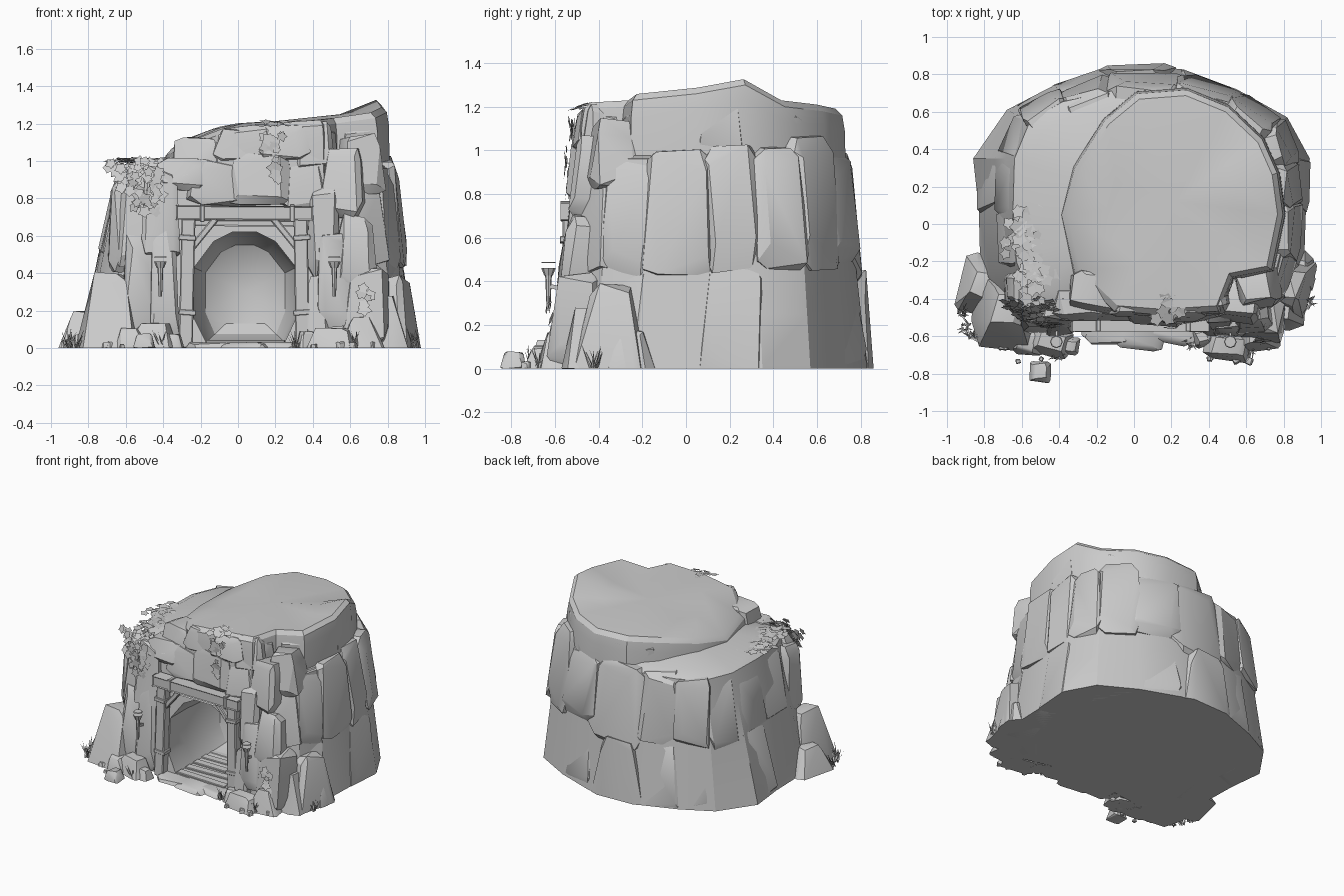
import bpy, bmesh, math, random
from mathutils import Vector, Matrix

if "Cube" in bpy.data.objects:
    bpy.data.objects.remove(bpy.data.objects["Cube"])

random.seed(11)
U = random.uniform


def finish(bm, name):
    me = bpy.data.meshes.new(name)
    bm.normal_update()
    bm.to_mesh(me)
    bm.free()
    ob = bpy.data.objects.new(name, me)
    bpy.context.collection.objects.link(ob)
    return ob


def rock(name, c, s, rot=0.0, taper=0.85, lean=0.0):
    """Chiselled convex stone: c centre, s half sizes, local -y faces outward."""
    bm = bmesh.new()
    m = Matrix.Translation(c) @ Matrix.Rotation(rot, 4, 'Z')
    for sx in (-1, 1):
        for sy in (-1, 1):
            for sz in (-1, 1):
                for k in range(3):
                    p = [U(.42, .84) for _ in range(3)]
                    p[k] = U(.86, 1.0)
                    t = taper if sz > 0 else 1
                    v = Vector((sx * p[0] * s[0] * t, sy * p[1] * s[1] * t, sz * p[2] * s[2]))
                    v.y += lean * v.z
                    v = m @ v
                    v.z = max(v.z, 0)
                    bm.verts.new(v)
    bmesh.ops.remove_doubles(bm, verts=bm.verts, dist=.002)
    r = bmesh.ops.convex_hull(bm, input=bm.verts)
    junk = {g for g in r['geom_interior'] + r['geom_unused'] if isinstance(g, bmesh.types.BMVert)}
    bmesh.ops.delete(bm, geom=list(junk), context='VERTS')
    bmesh.ops.dissolve_limit(bm, angle_limit=.15, verts=bm.verts, edges=bm.edges)
    return finish(bm, name)


def loft(name, rings, top=None):
    """Skin closed rings; cap the ends, the last one as a fan if top is given."""
    bm = bmesh.new()
    rs = [[bm.verts.new(p) for p in r] for r in rings]
    n = len(rs[0])
    for a, b in zip(rs, rs[1:]):
        for i in range(n):
            j = (i + 1) % n
            bm.faces.new((a[i], a[j], b[j], b[i]))
    bm.faces.new(rs[0][::-1])
    if top:
        c = bm.verts.new(top)
        for i in range(n):
            bm.faces.new((rs[-1][i], rs[-1][(i + 1) % n], c))
    else:
        bm.faces.new(rs[-1])
    bmesh.ops.recalc_face_normals(bm, faces=bm.faces)
    return finish(bm, name)


def beam(name, a, b, w, d, bev=.006):
    """Squared timber from a to b."""
    a, b = Vector(a), Vector(b)
    bm = bmesh.new()
    bmesh.ops.create_cube(bm, size=1)
    up = (b - a).normalized()
    y = Vector((0, 1, 0)) if abs(up.y) < .9 else Vector((0, 0, 1))
    x = y.cross(up).normalized()
    y = up.cross(x)
    m = Matrix.Translation((a + b) / 2) @ Matrix((x, y, up)).transposed().to_4x4()
    bm.transform(m @ Matrix.Diagonal((w, d, (b - a).length, 1)))
    bmesh.ops.bevel(bm, geom=bm.edges[:], offset=bev, segments=1, affect='EDGES')
    return finish(bm, name)


# hill body: base outline blends to shelf outline
BASE = [(-.3, -.52), (.38, -.52), (.62, -.58), (.83, -.42), (.91, -.2), (.92, .1), (.94, .35), (.82, .57), (.55, .72),
        (.25, .83), (-.18, .83), (-.45, .73), (-.68, .61), (-.86, .35), (-.83, .08), (-.82, -.3), (-.7, -.48), (-.5, -.54)]
SHELF = [(-.25, -.45), (.38, -.45), (.6, -.45), (.75, -.34), (.8, -.15), (.82, .1), (.8, .32), (.72, .51), (.53, .64),
         (.26, .72), (-.1, .71), (-.38, .65), (-.55, .55), (-.63, .35), (-.64, .05), (-.62, -.2), (-.55, -.38), (-.42, -.46)]


def outline(z):
    t = min(z, 1.0)
    return [Vector((a[0] + (b[0] - a[0]) * t, a[1] + (b[1] - a[1]) * t, z)) for a, b in zip(BASE, SHELF)]


rings = [outline(z) for z in (0, .25, .5, .75, .96)]
inner = [Vector((p.x * .88, p.y * .88 + .01, 1.0)) for p in rings[-1]]
body = loft("hill_body", rings + [inner], (0.05, .1, 1.07))

# tunnel hollow with a rounded end
OCT = [(-.17, .03), (.25, .03), (.31, .16), (.31, .43), (.2, .57), (.1, .62), (-.03, .62), (-.13, .57), (-.235, .43), (-.235, .16)]
cut = loft("tunnel_cutter", [[Vector((.04 + (x - .04) * k, y, .3 + (z - .3) * k if z > .1 else .03 + (1 - k) * .2))
                              for x, z in OCT] for y, k in ((-1, 1), (-.3, 1), (-.08, .95), (.03, .78), (.08, .5))],
           (.04, .1, .3))
mod = body.modifiers.new("tunnel", 'BOOLEAN')
mod.object = cut
mod.solver = 'EXACT'
bpy.context.view_layer.objects.active = body
bpy.ops.object.modifier_apply(modifier="tunnel")
bpy.data.objects.remove(cut)

# sloping summit slab
CAP = [(-.38, .05, 1.06), (-.31, -.26, 1.09), (-.1, -.46, 1.17), (.15, -.48, 1.2), (.45, -.46, 1.22), (.52, -.28, 1.23),
       (.73, -.24, 1.26), (.79, .05, 1.29), (.76, .27, 1.33), (.68, .45, 1.23), (.5, .62, 1.21), (.28, .71, 1.19),
       (.02, .69, 1.19), (-.15, .55, 1.17), (-.31, .3, 1.11)]
C = Vector((.22, .12, 1.215))


def cap_ring(k, dz=0, z=None, flat=0):
    return [Vector((C.x + (x - C.x) * k, C.y + (y - C.y) * k, h + (C.z - h) * flat + dz if z is None else z))
            for x, y, h in CAP]


loft("summit_slab", [cap_ring(1.04, z=.85), cap_ring(1.03, dz=-.1), cap_ring(1.01, dz=-.03), cap_ring(.96, flat=.03),
                     cap_ring(.6, flat=.7)], C)


# stone courses around the walls, cut at uneven heights
def course(name, zlo, zhi, bulge, skip, wob):
    ring = outline((zlo + zhi) / 2)
    for i in range(len(ring)):
        if i in skip:
            continue
        a, b = ring[i], ring[(i + 1) % len(ring)]
        d = b - a
        n = Vector((d.y, -d.x, 0)).normalized()
        hi = zhi + U(-wob, wob)
        lo = max(0, zlo + U(-wob, wob)) if zlo > 0 else -.08
        left = 12 <= i <= 16
        if 11 <= i <= 16:
            hi = min(hi, .98)
        out = (.008 if left else bulge) + U(-.012, .015)
        dep = .12
        c = (a + b) / 2 - n * (dep - out)
        c.z = (lo + hi) / 2
        slope = .18 if left else .1
        rock(f"{name}_{i}", c, (d.length * .66, dep, (hi - lo) / 2), math.atan2(d.y, d.x) + U(-.06, .06), .9, slope)


course("lower_stone", 0, .5, .018, {0, 1, 17}, .09)
course("upper_stone", .42, 1.03, .042, {0, 1, 17}, .05)

# stones under the summit edge
for i in range(4, 13):
    a, b = Vector(CAP[i]), Vector(CAP[(i + 1) % 15])
    d = b - a
    n = Vector((d.y, -d.x, 0)).normalized()
    c = (a + b) / 2 - n * .075
    c.z = min(a.z, b.z) - .18
    rock(f"rim_stone_{i}", c, (d.to_2d().length * .58, .1, .15), math.atan2(d.y, d.x), .95)

# facade stones: x, y, z, half sizes
FACADE = [(-.12, -.42, .88, .17, .1, .13), (.13, -.43, .9, .18, .12, .15), (.34, -.42, .89, .13, .1, .16),
          (-.3, -.42, .93, .16, .1, .09), (-.2, -.36, 1.03, .16, .12, .1), (.02, -.4, 1.08, .17, .1, .1),
          (.24, -.42, 1.1, .15, .1, .1), (.4, -.39, 1.08, .12, .1, .14), (.46, -.46, .62, .1, .1, .26),
          (.57, -.41, .87, .12, .12, .2), (.51, -.52, .36, .1, .08, .26), (.43, -.52, .2, .06, .08, .21),
          (.63, -.48, .5, .11, .1, .22), (.69, -.5, .22, .13, .12, .23), (-.41, -.45, .72, .11, .1, .26),
          (-.53, -.41, .7, .12, .1, .28), (-.4, -.5, .33, .085, .09, .34), (-.52, -.48, .3, .11, .1, .32),
          (-.6, -.36, .66, .1, .12, .27), (.05, -.41, .74, .38, .07, .08), (.66, -.33, .98, .13, .12, .17)]
for i, (x, y, z, a, b, c) in enumerate(FACADE):
    rock(f"facade_stone_{i}", (x, y, z), (a, b, c), U(-.15, .15) if i != 19 else 0, .84, .06)

# boulders at the foot: x, y, z, half sizes, top taper
BOULD = [(-.68, -.45, .12, .2, .23, .29, .5), (-.81, -.33, .03, .13, .17, .17, .6), (-.45, -.62, .05, .13, .09, .09, .7),
         (-.57, -.63, .03, .09, .08, .08, .7), (-.5, -.79, .03, .06, .06, .05, .8), (-.35, -.65, .03, .06, .05, .05, .7),
         (.5, -.65, .04, .14, .09, .07, .7), (.66, -.6, .05, .12, .08, .12, .6), (.84, -.34, .13, .12, .18, .27, .55),
         (.78, -.45, .08, .14, .12, .2, .6), (.37, -.6, .03, .06, .06, .06, .7), (.89, -.25, .04, .08, .12, .15, .6),
         (.02, .79, .16, .22, .07, .3, .7)]
for i, (x, y, z, a, b, c, t) in enumerate(BOULD):
    rock(f"boulder_{i}", (x, y, z), (a, b, c), U(-.3, .3) if i < 12 else 0, t)
for i in range(18):
    s = U(.01, .024)
    rock(f"pebble_{i}", (random.choice((-1, 1)) * U(.36, .72), U(-.74, -.6), s * .6), (s, s, s), U(0, 3))

# threshold slabs
for i, x in enumerate((-.15, .04, .22)):
    rock(f"threshold_slab_{i}", (x, -.54 - .03 * (i % 2), .008), (.14, .11, .025), U(-.2, .2), .9)

# timber door frame
FY = -.53
beam("left_post", (-.28, FY - .01, 0), (-.265, FY, .69), .075, .07)
beam("right_post", (.345, FY - .01, 0), (.335, FY, .69), .075, .07)
beam("lintel", (-.33, FY, .725), (.4, FY, .72), .075, .08)
beam("inner_lintel", (-.24, FY + .03, .67), (.31, FY + .03, .665), .035, .05)
for x, s in ((-.27, 1), (.34, -1)):
    beam("brace", (x + s * .02, FY, .53), (x + s * .15, FY, .69), .035, .04)
    for z in (.19, .59):
        beam("post_band", (x - s * .002, FY - .005, z - .014), (x, FY - .005, z + .014), .092, .085, .003)
for x in (-.19, .29):
    beam("lintel_band", (x - .012, FY, .722), (x + .012, FY, .722), .095, .09, .003)

# tunnel floor boards
for i in range(5):
    y = -.48 + i * .1
    beam("floor_board", (-.17, y, .03), (.25, y + U(-.02, .02), .03), .025, .06, .004)


# wall torches
def frustum(bm, p, r1, r2, h):
    bmesh.ops.create_cone(bm, segments=8, radius1=r1, radius2=r2, depth=h, cap_ends=True, matrix=Matrix.Translation(p))


for x in (-.415, .515):
    bm = bmesh.new()
    frustum(bm, (x, -.63, .36), .009, .016, .17)
    frustum(bm, (x, -.63, .445), .02, .034, .035)
    frustum(bm, (x, -.63, .487), .034, .03, .006)
    finish(bm, "torch")
    beam("torch_bracket", (x, -.63, .38), (x, -.54, .36), .015, .015, .002)


# ragged ivy leaves: patches of centre, spread, facing, count
def ivy(name, patches):
    bm = bmesh.new()
    for c, spread, nrm, count in patches:
        for _ in range(count):
            p = Vector(c) + Vector([max(-1, min(1, random.gauss(0, .5))) * s for s in spread])
            n = (Vector(nrm) + Vector((U(-.2, .2), U(-.2, .2), U(-.2, .2)))).normalized()
            q = n.to_track_quat('Z', 'Y') @ Matrix.Rotation(U(0, 6.28), 3, 'Z').to_quaternion()
            r = U(.025, .048)
            vs = [bm.verts.new(p + q @ Vector((math.cos(k * math.pi / 5), math.sin(k * math.pi / 5), 0)) * r *
                               (U(.8, 1) if k % 2 == 0 else .6)) for k in range(10)]
            bm.faces.new(vs)
    return finish(bm, name)


ivy("ledge_ivy", [((-.58, -.05, 1.0), (.11, .16, .012), (0, 0, 1), 50), ((-.52, -.28, 1.0), (.14, .14, .015), (0, 0, 1), 60),
                  ((-.42, -.45, .95), (.17, .06, .05), (0, -1, .7), 50), ((-.58, -.44, .92), (.12, .05, .07), (-.3, -1, .4), 40),
                  ((-.45, -.535, .8), (.05, .02, .14), (0, -1, 0), 22), ((-.55, -.51, .82), (.03, .02, .1), (0, -1, 0), 12)])
ivy("summit_ivy", [((.19, -.44, 1.2), (.07, .08, .015), (0, -.3, 1), 20), ((.19, -.52, 1.08), (.05, .015, .1), (0, -1, 0), 18),
                   ((.2, -.55, .93), (.02, .01, .08), (0, -1, 0), 6)])
ivy("foot_ivy", [((.68, -.62, .17), (.07, .02, .15), (0, -1, .2), 14)])

# grass tufts
bm = bmesh.new()
for x, y in ((-.9, -.55), (-.86, -.6), (-.92, -.48), (.72, -.6), (.93, -.42), (-.4, -.7), (.3, -.64), (.62, -.66)):
    for _ in range(12):
        a, h = U(0, 6.28), U(.04, .11)
        p = Vector((x + U(-.02, .02), y + U(-.02, .02), 0))
        w = Vector((-math.sin(a), math.cos(a), 0)) * .007
        tip = p + Vector((math.cos(a) * h * .5, math.sin(a) * h * .5, h))
        bm.faces.new([bm.verts.new(v) for v in (p - w, p + w, tip)])
finish(bm, "grass_tufts")

# soft shading with crisp chiselled edges
bpy.ops.object.select_all(action='SELECT')
bpy.context.view_layer.objects.active = body
bpy.ops.object.shade_smooth_by_angle(angle=math.radians(28))
